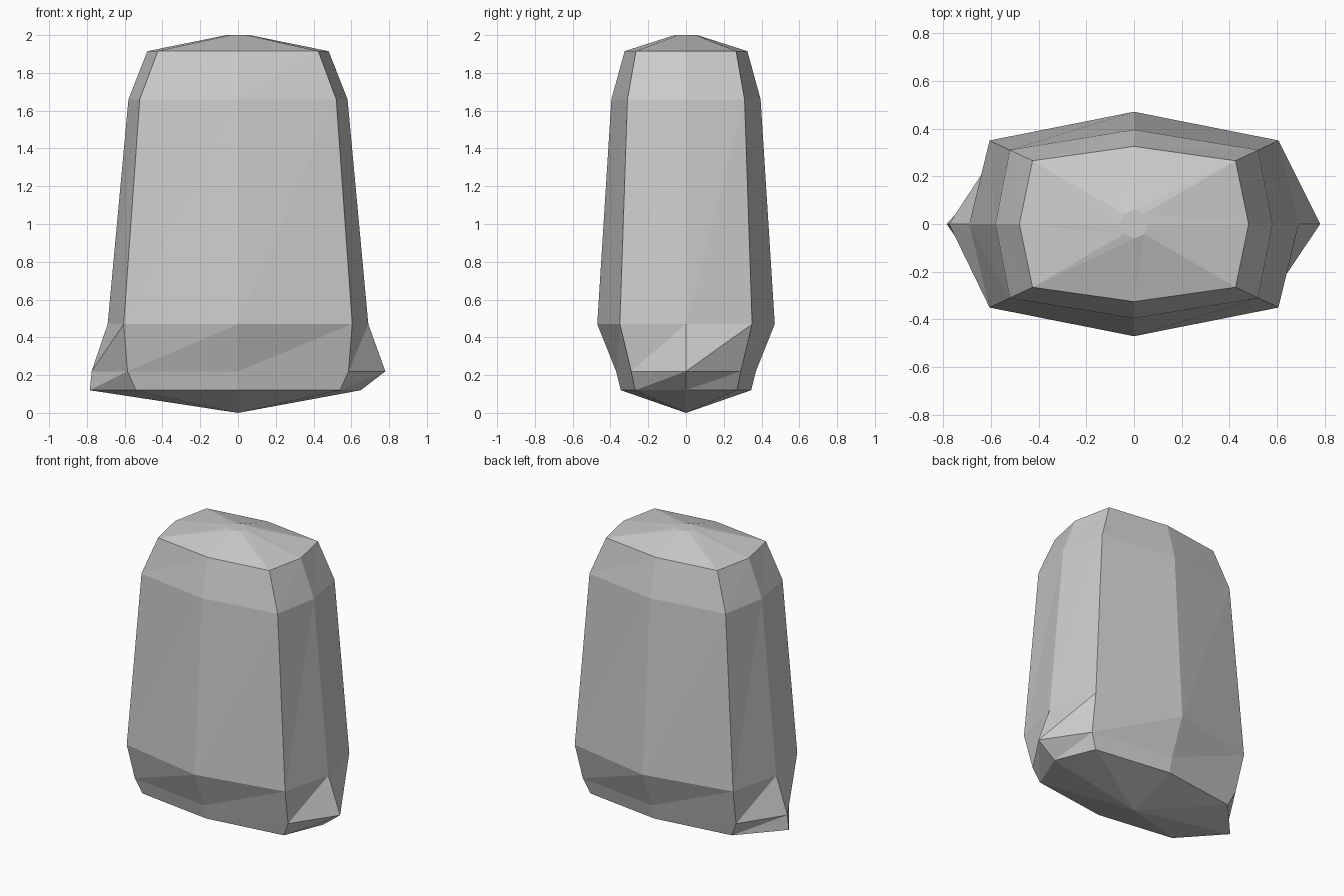
import bpy
import bmesh

default = bpy.data.objects.get("Cube")
if default:
    bpy.data.objects.remove(default, do_unlink=True)

# One flat stone colour
stone = bpy.data.materials.new("stone grey")
stone.use_nodes = True
grey = (0.6, 0.6, 0.6, 1)
stone.diffuse_color = grey
stone.node_tree.nodes["Principled BSDF"].inputs["Base Color"].default_value = grey

# Rings: height, right spur, left spur, corner x, corner y, middle y
RINGS = [
    (0.12, 0.65, 0.785, 0.54, 0.27, 0.345),
    (0.22, 0.78, 0.775, 0.585, 0.29, 0.37),
    (0.47, 0.69, 0.69, 0.605, 0.35, 0.47),
    (1.66, 0.58, 0.58, 0.52, 0.31, 0.395),
    (1.915, 0.48, 0.48, 0.425, 0.265, 0.325),
    (2.0, 0.06, 0.06, 0.042, 0.042, 0.06),
]


def add_ring(bm, z, right, left, cx, cy, my):
    """Eight points, counter-clockwise from +x."""
    outline = [(right, 0), (cx, cy), (0, my), (-cx, cy),
               (-left, 0), (-cx, -cy), (0, -my), (cx, -cy)]
    return [bm.verts.new((x, y, z)) for x, y in outline]


bm = bmesh.new()
rings = [add_ring(bm, *r) for r in RINGS]

# Faceted sides, every facet split along the same diagonal
for low, high in zip(rings, rings[1:]):
    for i in range(8):
        j = (i + 1) % 8
        bm.faces.new((low[i], low[j], high[j]))
        bm.faces.new((low[i], high[j], high[i]))

# Small flat top and pointed underside
bm.faces.new(rings[-1])
tip = bm.verts.new((0, 0, 0))
for i in range(8):
    bm.faces.new((rings[0][(i + 1) % 8], rings[0][i], tip))
bm.normal_update()

mesh = bpy.data.meshes.new("standing_stone")
bm.to_mesh(mesh)
bm.free()
mesh.materials.append(stone)
bpy.context.collection.objects.link(bpy.data.objects.new("standing_stone", mesh))
